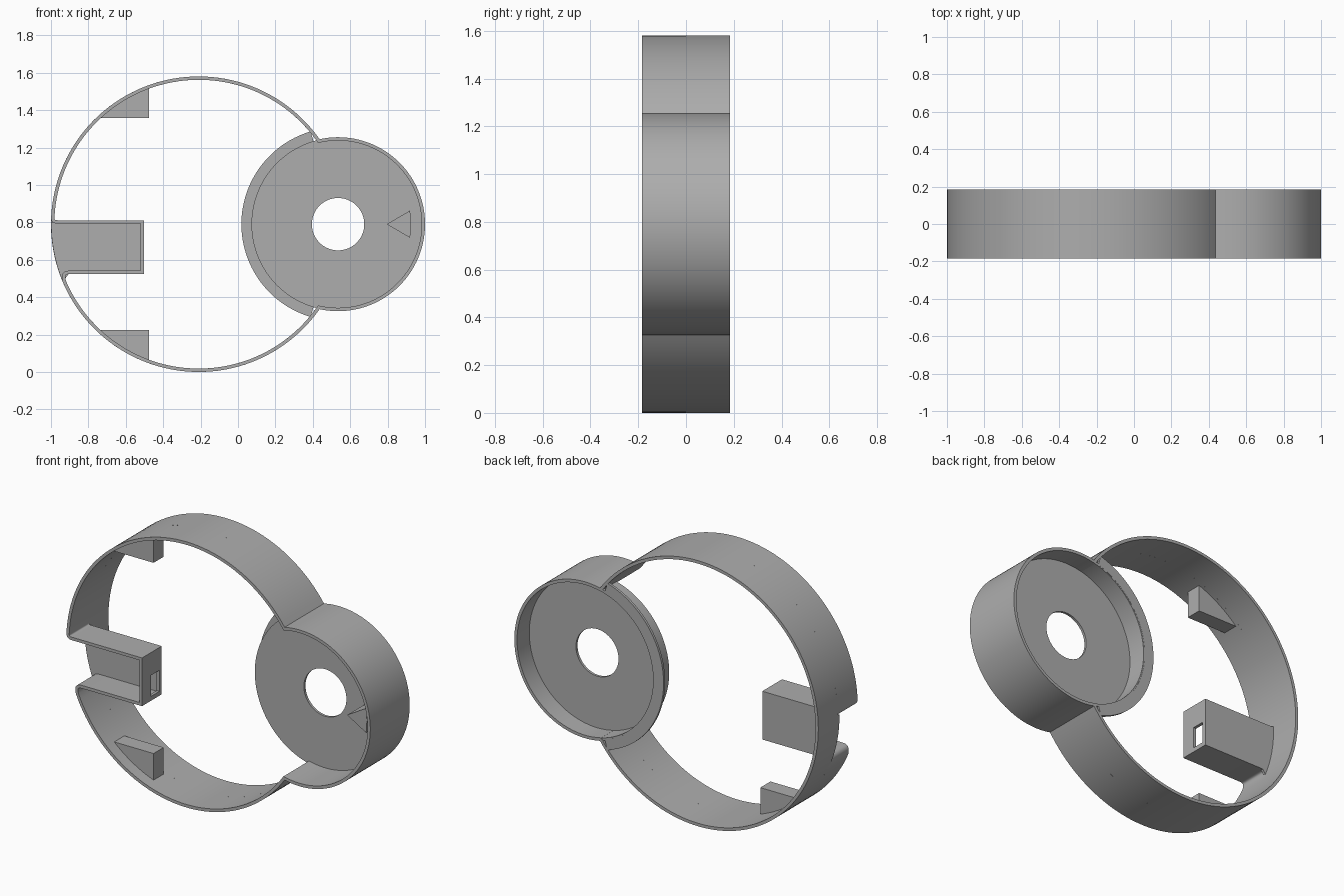
import bpy, bmesh, math
from mathutils import Vector

if "Cube" in bpy.data.objects:
    bpy.data.objects.remove(bpy.data.objects["Cube"], do_unlink=True)

CZ = 0.79                      # height of both circle centres
BIG_X, BIG_R = -0.21, 0.79     # large ring
CUP_X, CUP_R = 0.535, 0.465    # small ring
WALL = 0.018
FRONT, BACK = -0.185, 0.185

grey = bpy.data.materials.new("plain grey")
grey.use_nodes = True
grey.diffuse_color = (0.42, 0.42, 0.42, 1)
grey.node_tree.nodes["Principled BSDF"].inputs["Base Color"].default_value = (0.42, 0.42, 0.42, 1)


def finish(name, bm):
    bmesh.ops.recalc_face_normals(bm, faces=bm.faces)
    mesh = bpy.data.meshes.new(name)
    bm.to_mesh(mesh)
    bm.free()
    mesh.materials.append(grey)
    obj = bpy.data.objects.new(name, mesh)
    bpy.context.collection.objects.link(obj)
    return obj


def arc(cx, r, a0, a1, n):
    """Points in the x-z plane along an arc, angles in degrees."""
    angles = [math.radians(a0 + (a1 - a0) * i / n) for i in range(n + 1)]
    return [Vector((cx + r * math.cos(a), CZ + r * math.sin(a))) for a in angles]


def bend(a, corner, b, n=6):
    """Rounded corner between two points, without its ends."""
    a, c, b = Vector(a), Vector(corner), Vector(b)
    return [a * (1 - t) ** 2 + c * 2 * t * (1 - t) + b * t * t
            for t in (i / n for i in range(1, n))]


def prism(name, pts, y0, y1):
    """Extrude an x-z outline from y0 to y1."""
    bm = bmesh.new()
    rows = [[bm.verts.new((p[0], y, p[1])) for p in pts] for y in (y0, y1)]
    n = len(pts)
    for row in rows:
        bm.faces.new(row)
    for i in range(n):
        j = (i + 1) % n
        bm.faces.new((rows[0][i], rows[0][j], rows[1][j], rows[1][i]))
    return finish(name, bm)


def ribbon(name, outer, y0, y1):
    """Closed wall of constant thickness inside a counter-clockwise outline."""
    inner = []
    for i, p in enumerate(outer):
        d0 = (p - outer[i - 1]).normalized()
        d1 = (outer[(i + 1) % len(outer)] - p).normalized()
        n0, n1 = Vector((-d0.y, d0.x)), Vector((-d1.y, d1.x))
        inner.append(p + (n0 + n1) * WALL / max(1 + n0.dot(n1), 0.3))
    bm = bmesh.new()
    loops = [[bm.verts.new((p.x, y, p.y)) for p in pts]
             for pts, y in ((outer, y0), (outer, y1), (inner, y1), (inner, y0))]
    for i in range(len(outer)):
        j = (i + 1) % len(outer)
        for k in range(4):
            a, b = loops[k], loops[(k + 1) % 4]
            bm.faces.new((a[i], a[j], b[j], b[i]))
    return finish(name, bm)


def lathe(name, profile, cx, steps=128):
    """Spin a closed (radius, y) profile around the y direction."""
    bm = bmesh.new()
    rings = []
    for s in range(steps):
        a = 2 * math.pi * s / steps
        rings.append([bm.verts.new((cx + r * math.cos(a), y, CZ + r * math.sin(a)))
                      for r, y in profile])
    for s in range(steps):
        p, q = rings[s], rings[(s + 1) % steps]
        for i in range(len(profile)):
            j = (i + 1) % len(profile)
            bm.faces.new((p[i], p[j], q[j], q[i]))
    return finish(name, bm)


# Where the two outer circles meet
gap = CUP_X - BIG_X
along = (gap ** 2 + BIG_R ** 2 - CUP_R ** 2) / (2 * gap)
rise = math.sqrt(BIG_R ** 2 - along ** 2)
big_a = math.degrees(math.atan2(rise, along))
cup_a = math.degrees(math.atan2(rise, along - gap))
cup_arc = arc(CUP_X, CUP_R, -cup_a, cup_a, 72)[:-1]

# Rear half of the wall is a plain outline of both circles
parts = [ribbon("rear_wall", cup_arc + arc(BIG_X, BIG_R, big_a, 360 - big_a, 110)[:-1], 0, BACK)]

# Front half of the wall folds inward around the socket
top_in, bottom_in, end_x = 0.793, 0.542, -0.52
upper = arc(BIG_X, BIG_R, big_a, 177.5, 55)
lower = arc(BIG_X, BIG_R, 203, 360 - big_a, 50)
top_start, bottom_end = Vector((-0.965, top_in)), Vector((-0.9, bottom_in))
outline = cup_arc + upper + bend(upper[-1], (-1.0, top_in), top_start)
outline += [top_start, Vector((end_x, top_in)), Vector((end_x, bottom_in)), bottom_end]
outline += bend(bottom_end, (-0.955, bottom_in), lower[0]) + lower[:-1]
front_wall = ribbon("front_wall", outline, FRONT, 0)
parts.append(front_wall)

# Window through the end of the socket
cutter = prism("window_cutter", [(-0.56, 0.55), (-0.46, 0.55), (-0.46, 0.675), (-0.56, 0.675)],
               -0.1, -0.022)
cutter.hide_render = True
cut = front_wall.modifiers.new("window", "BOOLEAN")
cut.operation, cut.solver, cut.object = "DIFFERENCE", "EXACT", cutter
bpy.context.view_layer.objects.active = front_wall
bpy.ops.object.modifier_apply(modifier=cut.name)
bpy.data.objects.remove(cutter, do_unlink=True)

# Socket floor
floor = [(-0.51, 0.8), (-0.965, 0.8)] + arc(BIG_X, BIG_R - 0.001, 179.3, 203, 12)
parts.append(prism("socket_floor", floor + [(-0.9, 0.532), (-0.51, 0.532)], -0.015, 0))

# Cup with a pierced plate and a tube running to the back
parts.append(lathe("cup_plate", [(0.14, 0.055), (0.463, 0.055), (0.463, 0.184),
                                 (0.448, 0.184), (0.448, 0.07), (0.14, 0.07)], CUP_X))

# Flange on the inner side of the cup, ending at the large ring
parts.append(prism("cup_flange", arc(CUP_X, 0.517, 106.5, 253.5, 60)
                   + arc(CUP_X, 0.455, 253.5, 106.5, 60), 0.17, BACK))

# Pointer on the plate
parts.append(prism("pointer", [(0.795, CZ), (0.92, CZ - 0.073), (0.925, CZ),
                               (0.92, CZ + 0.073)], -0.11, 0.06))

# Corner blocks inside the large ring, mirrored top and bottom
edge_x, edge_z, rim = -0.475, 0.567, BIG_R - 0.01
a0 = math.degrees(math.acos((edge_x - BIG_X) / rim))
a1 = 180 - math.degrees(math.asin(edge_z / rim))
for name, side in (("upper_block", 1), ("lower_block", -1)):
    pts = [Vector((edge_x, CZ + side * edge_z))] + arc(BIG_X, rim, side * a0, side * a1, 12)
    parts.append(prism(name, pts, -0.115, -0.02))

# Smooth the curved walls, keep the corners crisp
bpy.ops.object.select_all(action="DESELECT")
for obj in parts:
    obj.select_set(True)
bpy.context.view_layer.objects.active = parts[0]
bpy.ops.object.shade_smooth_by_angle(angle=math.radians(25))
